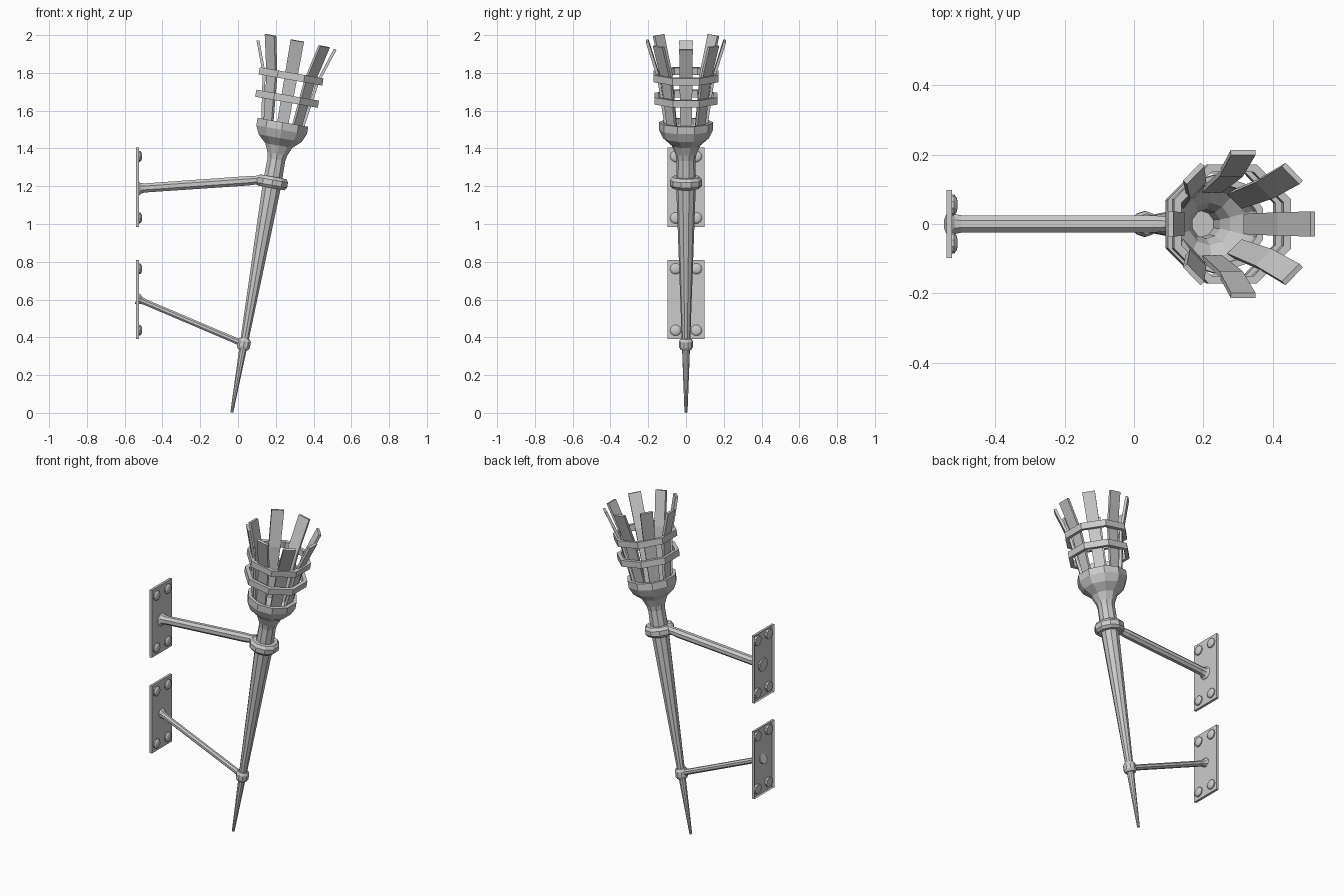
import bpy, bmesh
from math import cos, sin, pi, radians
from mathutils import Matrix, Vector

if "Cube" in bpy.data.objects:
    bpy.data.objects.remove(bpy.data.objects["Cube"])

# Torch frame: origin at the pointed tip, leaning 10 degrees towards +x
TILT = Matrix.Translation((-0.033, 0, 0.002)) @ Matrix.Rotation(radians(10), 4, 'Y')


def finish(name, bm, matrix=Matrix()):
    bmesh.ops.recalc_face_normals(bm, faces=bm.faces)
    me = bpy.data.meshes.new(name)
    bm.to_mesh(me)
    bm.free()
    me.transform(matrix)
    ob = bpy.data.objects.new(name, me)
    bpy.context.collection.objects.link(ob)
    return ob


def lathe(name, profile, sides, matrix, closed=False):
    """Revolve (radius, height) points; flats face the axes for 8 sides."""
    bm = bmesh.new()
    rings = []
    for r, h in profile:
        rings.append([bm.verts.new((r * cos(2 * pi * (i + .5) / sides),
                                    r * sin(2 * pi * (i + .5) / sides), h))
                      for i in range(sides)])
    pairs = list(zip(rings, rings[1:]))
    if closed:
        pairs.append((rings[-1], rings[0]))
    for a, b in pairs:
        for i in range(sides):
            j = (i + 1) % sides
            bm.faces.new((a[i], a[j], b[j], b[i]))
    if not closed:
        bm.faces.new(rings[0])
        bm.faces.new(rings[-1])
    return finish(name, bm, matrix)


def slat(name, angle, top):
    """Flat bar, bent outward above the upper hoop."""
    bm = bmesh.new()
    rings = []
    for r, s, w in ((.098, 1.49, .029), (.143, 1.80, .034), (.205, top, .036)):
        rings.append([bm.verts.new(p) for p in
                      ((r - .007, -w, s), (r + .008, -w, s - .003),
                       (r + .008, w, s - .003), (r - .007, w, s))])
    for a, b in zip(rings, rings[1:]):
        for i in range(4):
            j = (i + 1) % 4
            bm.faces.new((a[i], a[j], b[j], b[i]))
    bm.faces.new(rings[0])
    bm.faces.new(rings[-1])
    finish(name, bm, TILT @ Matrix.Rotation(radians(angle), 4, 'Z'))


def plate(name, z):
    """Thin wall plate, open at the back."""
    bm = bmesh.new()
    bmesh.ops.create_cube(bm, size=1)
    back = [f for f in bm.faces if f.calc_center_median().x < -.4]
    bmesh.ops.delete(bm, geom=back, context='FACES_ONLY')
    finish(name, bm, Matrix.Translation((-.532, 0, z)) @ Matrix.Diagonal((.015, .196, .42, 1)))


def arm(name, start, end, profile):
    """Round bar along start-end; profile is (radius, fraction of length)."""
    a, b = Vector(start), Vector(end)
    d = b - a
    m = Matrix.Translation(a) @ d.to_track_quat('Z', 'Y').to_matrix().to_4x4()
    lathe(name, [(r, t * d.length) for r, t in profile], 8, m)


# Tapered handle with hollow bowl on top
lathe("handle_and_bowl", [(.008, 0), (.022, .37), (.052, 1.22), (.05, 1.36), (.056, 1.39),
                          (.076, 1.435), (.122, 1.475), (.143, 1.52), (.143, 1.56),
                          (.122, 1.56), (.118, 1.525), (.10, 1.485), (.062, 1.445),
                          (.042, 1.39), (.038, 1.30)], 10, TILT)

# Collars around the handle
lathe("upper_collar", [(.05, 1.207), (.073, 1.207), (.086, 1.222), (.086, 1.25),
                       (.073, 1.267), (.05, 1.267)], 10, TILT)
lathe("lower_collar", [(.02, .338), (.029, .338), (.037, .353), (.037, .383),
                       (.029, .398), (.02, .398)], 10, TILT)

# Octagonal basket hoops
k = 1 / cos(pi / 8)
for name, s, r in (("lower_hoop", 1.687, .168), ("upper_hoop", 1.807, .171)):
    lathe(name, [(r * k, s - .019), (r * k, s + .019),
                 ((r - .022) * k, s + .019), ((r - .022) * k, s - .019)], 8, TILT, True)

# Basket slats
for i, top in enumerate((1.99, 1.995, 2.0, 2.005, 1.965, 2.005, 2.0, 1.995)):
    slat(f"slat_{i + 1}", 45 * i, top)

# Wall plates with four domed bolts each
for part, z in (("upper", 1.195), ("lower", .6)):
    plate(part + "_plate", z)
    for n, (sy, sz) in enumerate(((-1, -1), (1, -1), (-1, 1), (1, 1))):
        m = Matrix.Translation((-.538, .055 * sy, z + .163 * sz)) @ Matrix.Rotation(pi / 2, 4, 'Y')
        lathe(f"{part}_bolt_{n + 1}", [(.03, 0), (.03, .02), (.022, .027), (.01, .03)], 10, m)

# Support arms, flared at the wall
arm("upper_arm", (-.535, 0, 1.188), (.13, 0, 1.234),
    [(.042, 0), (.042, .014), (.031, .03), (.026, .06), (.027, .88), (.024, .94), (.033, 1)])
arm("lower_arm", (-.535, 0, .605), (.022, 0, .368),
    [(.032, 0), (.030, .016), (.021, .04), (.017, .07), (.017, .93), (.02, 1)])
